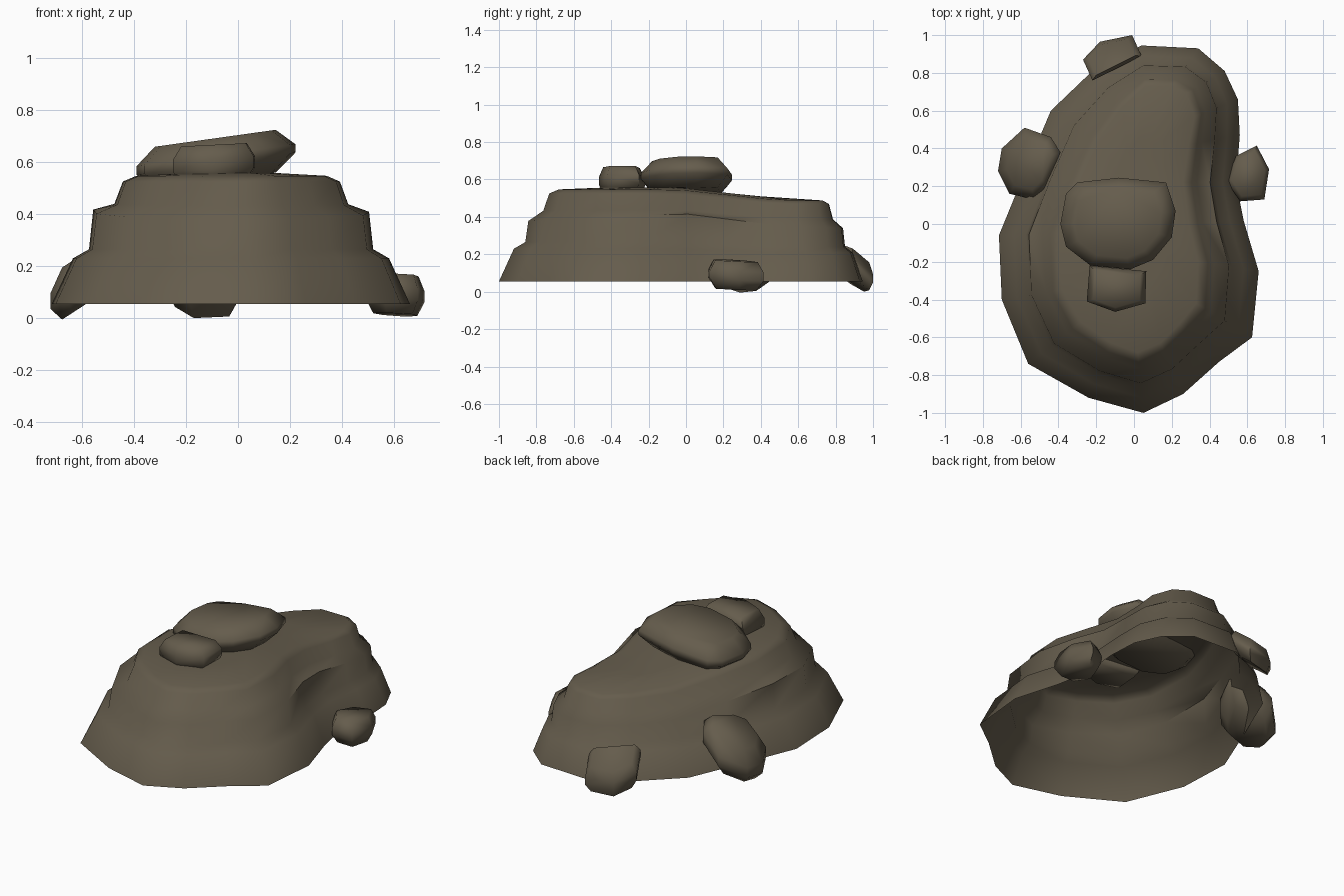
import bpy, bmesh, math
from mathutils import Vector

if "Cube" in bpy.data.objects:
    bpy.data.objects.remove(bpy.data.objects["Cube"])

stone = bpy.data.materials.new("brown grey stone")
stone.diffuse_color = (0.13, 0.108, 0.073, 1)
stone.use_nodes = True
stone.node_tree.nodes["Principled BSDF"].inputs["Base Color"].default_value = stone.diffuse_color


def finish(name, bm, angle):
    me = bpy.data.meshes.new(name)
    bm.to_mesh(me)
    bm.free()
    me.materials.append(stone)
    ob = bpy.data.objects.new(name, me)
    bpy.context.collection.objects.link(ob)
    bpy.ops.object.select_all(action='DESELECT')
    ob.select_set(True)
    bpy.context.view_layer.objects.active = ob
    bpy.ops.object.shade_smooth_by_angle(angle=math.radians(angle))
    return ob


# Mound: open shell lofted between a foot outline and a plateau outline
foot = [(.05, -1), (.26, -.9), (.45, -.73), (.625, -.6), (.66, -.25), (.58, .02),
        (.54, .22), (.56, .47), (.55, .66), (.48, .81), (.34, .93), (.04, .945),
        (-.21, .82), (-.44, .6), (-.58, .27), (-.715, -.06), (-.7, -.4),
        (-.56, -.74), (-.24, -.92)]
plateau = [(.02, -.68), (.14, -.63), (.24, -.53), (.33, -.42), (.34, -.2), (.29, 0),
           (.26, .22), (.29, .42), (.32, .57), (.28, .69), (.2, .73), (.06, .73),
           (-.06, .62), (-.19, .44), (-.3, .2), (-.39, -.05), (-.38, -.35),
           (-.28, -.52), (-.12, -.63)]
# (blend towards plateau, height, extra height at the sides) of each terrace ring
rings = [(0, .055, 0), (.25, .23, 0), (.44, .265, 0), (.49, .37, .05),
         (.74, .43, .01), (.84, .525, 0), (1, .547, 0)]


def drop(y):
    """The back of the mound is slightly lower."""
    t = min(max((y + .05) / .55, 0), 1)
    return 1 - .12 * t


bm = bmesh.new()
loops = []
for t, z, side in rings:
    loop = []
    for a, b in zip(foot, plateau):
        p = Vector(a).lerp(Vector(b), t)
        zz = z + side * max(0, 1 - abs(p.y))
        loop.append(bm.verts.new((p.x, p.y, .055 + (zz - .055) * drop(p.y))))
    loops.append(loop)
n = len(foot)
for lo, hi in zip(loops, loops[1:]):
    for i in range(n):
        j = (i + 1) % n
        bm.faces.new((lo[i], lo[j], hi[j], hi[i]))
# plateau cap: inner ring around a ridge line, then filled
inner = []
for v in loops[-1]:
    x, y = v.co.x * .45 - .01, v.co.y * .6
    inner.append(bm.verts.new((x, y, .055 + .503 * drop(y))))
for i in range(n):
    j = (i + 1) % n
    bm.faces.new((loops[-1][i], loops[-1][j], inner[j], inner[i]))
cap = bm.faces.new(inner)
bmesh.ops.triangulate(bm, faces=[cap])
finish("mound", bm, 60)


def rock(name, outline, zc, h, slope, top=.72, bottom=.72, waist=.3):
    """Tilted slab boulder: hull of shrunken, full and shrunken outlines."""
    c = sum((Vector(p) for p in outline), Vector((0, 0))) / len(outline)
    bm = bmesh.new()
    for s, k in ((bottom, -1), (1, -waist), (1, waist), (top, 1)):
        for p in outline:
            d = (Vector(p) - c) * s
            z = zc + k * h + d.x * slope[0] + d.y * slope[1]
            bm.verts.new((c.x + d.x, c.y + d.y, z))
    bmesh.ops.convex_hull(bm, input=bm.verts)
    bm.normal_update()
    bmesh.ops.dissolve_limit(bm, angle_limit=.03, verts=bm.verts, edges=bm.edges)
    finish(name, bm, 75)


# Boulders resting on the plateau
rock("large_top_boulder",
     [(-.3, .22), (-.36, .16), (-.39, 0), (-.36, -.12), (-.23, -.22), (-.02, -.24),
      (.1, -.19), (.2, -.07), (.22, .07), (.17, .22), (-.08, .245)],
     .608, .082, (.14, 0), .76, .76, .2)
rock("small_top_boulder",
     [(-.235, -.22), (-.25, -.41), (-.1, -.465), (.06, -.42), (.065, -.25)],
     .593, .073, (.05, 0), .8, .8)
# Boulders leaning against the foot of the mound
rock("left_boulder",
     [(-.58, .51), (-.7, .4), (-.72, .28), (-.66, .16), (-.53, .13), (-.46, .2),
      (-.39, .38), (-.44, .46)], .17, .1, (.65, 0), .72, .72)
rock("right_boulder",
     [(.65, .415), (.54, .36), (.49, .23), (.56, .12), (.69, .13), (.715, .29)],
     .09, .076, (-.05, -.05), .8, .75)
rock("back_boulder",
     [(-.01, 1), (-.18, .965), (-.27, .87), (-.22, .76), (.04, .89)],
     .125, .075, (.2, -.75), .8, .8)
